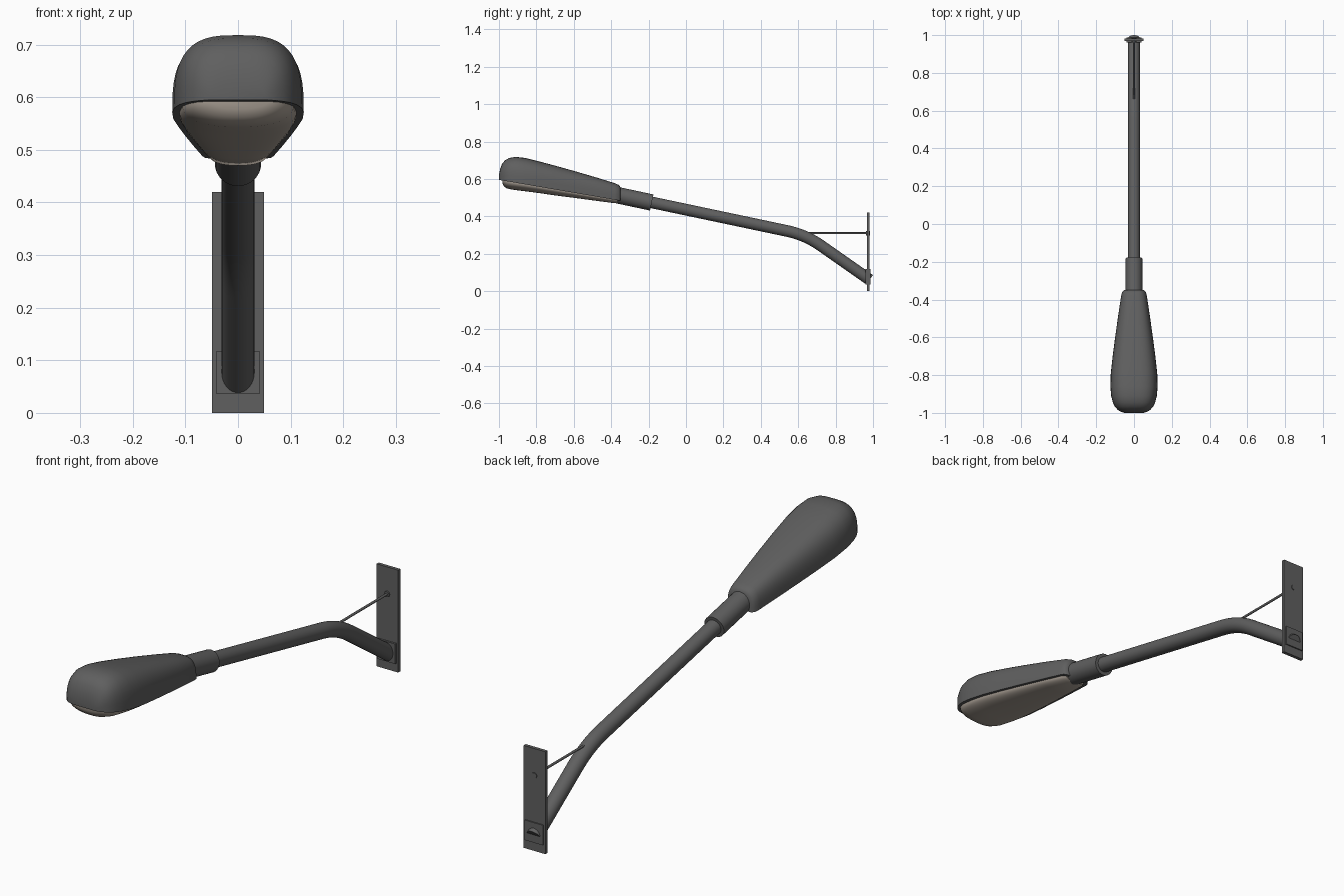
import bpy, bmesh, math
from mathutils import Vector

if "Cube" in bpy.data.objects:
    bpy.data.objects.remove(bpy.data.objects["Cube"])


def material(name, rgb):
    m = bpy.data.materials.new(name)
    m.diffuse_color = (*rgb, 1)
    m.use_nodes = True
    m.node_tree.nodes["Principled BSDF"].inputs["Base Color"].default_value = m.diffuse_color
    return m


GREY = material("dark_grey_metal", (0.115, 0.115, 0.115))
GLASS = material("warm_grey_lens", (0.40, 0.35, 0.30))


def loft(name, rings, mat, angle=40):
    """Skin a list of equal-length closed rings and cap both ends."""
    bm = bmesh.new()
    vs = [[bm.verts.new(p) for p in r] for r in rings]
    n = len(vs[0])
    for a, b in zip(vs, vs[1:]):
        for i in range(n):
            j = (i + 1) % n
            bm.faces.new((a[i], a[j], b[j], b[i]))
    bm.faces.new(vs[0])
    bm.faces.new(vs[-1])
    bmesh.ops.recalc_face_normals(bm, faces=bm.faces[:])
    me = bpy.data.meshes.new(name)
    bm.to_mesh(me)
    bm.free()
    me.materials.append(mat)
    ob = bpy.data.objects.new(name, me)
    bpy.context.collection.objects.link(ob)
    bpy.ops.object.select_all(action='DESELECT')
    ob.select_set(True)
    bpy.context.view_layer.objects.active = ob
    bpy.ops.object.shade_smooth_by_angle(angle=math.radians(angle))
    return ob


def tube(name, path, radii, sides=32):
    """Round tube along a path of (y, z) points."""
    pts = [Vector((0, y, z)) for y, z in path]
    if not isinstance(radii, list):
        radii = [radii] * len(pts)
    rings = []
    for k, p in enumerate(pts):
        t = (pts[min(k + 1, len(pts) - 1)] - pts[max(k - 1, 0)]).normalized()
        up = Vector((1, 0, 0)).cross(t)
        rings.append([p + radii[k] * (math.cos(a) * Vector((1, 0, 0)) + math.sin(a) * up)
                      for a in (2 * math.pi * i / sides for i in range(sides))])
    return loft(name, rings, GREY)


def box(name, x, y0, y1, z0, z1):
    return loft(name, [[(-x, y, z0), (x, y, z0), (x, y, z1), (-x, y, z1)] for y in (y0, y1)], GREY)


# Wall plate and the small block around the arm's foot
box("wall_plate", 0.049, 0.968, 0.982, 0, 0.42)
box("foot_block", 0.041, 0.960, 0.987, 0.036, 0.118)

# Bent arm
foot, bend, tip = Vector((0.982, 0.061)), Vector((0.639, 0.301)), Vector((-0.30, 0.499))
a = bend + (foot - bend).normalized() * 0.10
b = bend + (tip - bend).normalized() * 0.10
curve = [a * (1 - t) ** 2 + bend * 2 * t * (1 - t) + b * t * t for t in (i / 10 for i in range(11))]
line = [foot, foot.lerp(a, 0.9)] + curve + [b.lerp(tip, 0.1), tip]
tube("bent_arm", [tuple(p) for p in line], 0.031)

# Tie rod with its nut
tube("tie_rod", [(0.64, 0.31), (0.978, 0.31)], 0.005, 12)
tube("rod_nut", [(0.962, 0.31), (0.985, 0.31)], 0.012, 8)

# Sleeve joining arm and lamp head
tube("sleeve", [(-0.183, 0.474), (-0.39, 0.518)], 0.044)


def rim(y):
    return 0.595 - (y + 1) * 0.172


N = 24


def half_section(y, w, z0, h, power):
    """Half superellipse standing on (or hanging from) height z0."""
    ring = []
    for i in range(N + 1):
        t = math.pi * i / N
        c, s = math.cos(t), max(math.sin(t), 0)
        ring.append((math.copysign(abs(c) ** (2 / power), c) * w, y, z0 + h * s ** (2 / power)))
    return ring


# Lamp head shell: (y, half width, top height)
SHELL = [(-1.0, 0.052, 0.622), (-0.994, 0.070, 0.652), (-0.983, 0.087, 0.682),
         (-0.967, 0.101, 0.700), (-0.945, 0.112, 0.712), (-0.91, 0.121, 0.718),
         (-0.86, 0.125, 0.712), (-0.79, 0.123, 0.695), (-0.70, 0.113, 0.671),
         (-0.60, 0.100, 0.643), (-0.48, 0.083, 0.608), (-0.38, 0.068, 0.577),
         (-0.36, 0.063, 0.568), (-0.35, 0.052, 0.556)]
loft("lamp_shell", [half_section(y, w, rim(y), zt - rim(y), 3) for y, w, zt in SHELL], GREY, 50)

# Lens under the shell: (y, half width, bottom height)
LENS = [(-0.982, 0.060, 0.578), (-0.974, 0.078, 0.562), (-0.96, 0.092, 0.550),
        (-0.93, 0.106, 0.543), (-0.86, 0.112, 0.534), (-0.79, 0.110, 0.525),
        (-0.70, 0.101, 0.512), (-0.60, 0.088, 0.499), (-0.48, 0.071, 0.483),
        (-0.38, 0.055, 0.470), (-0.365, 0.045, 0.474)]
loft("lens", [half_section(y, w, rim(y) + 0.003, zb - rim(y) - 0.003, 2.3) for y, w, zb in LENS], GLASS, 50)
